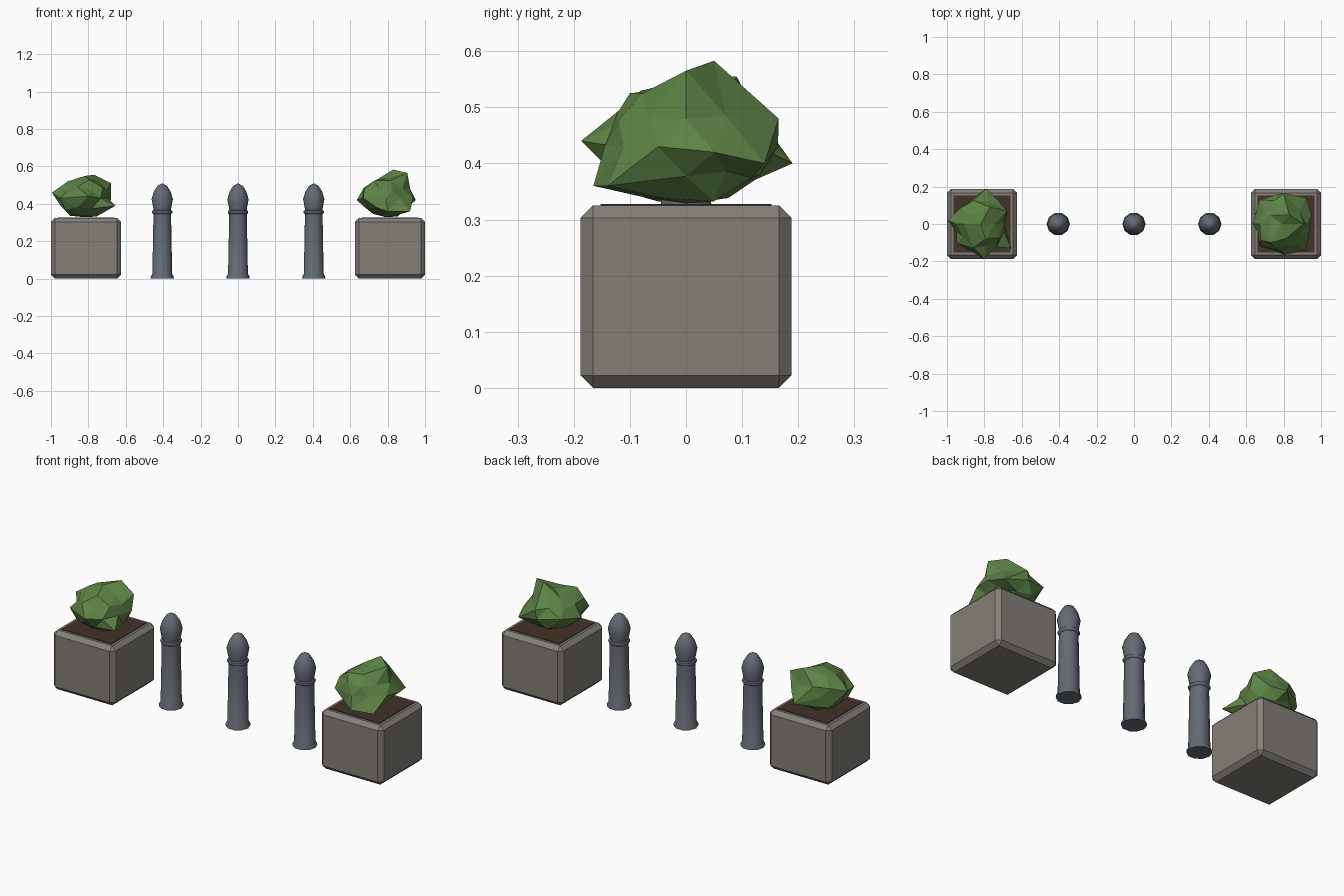
import bpy, bmesh, math, random
from mathutils import Vector

if "Cube" in bpy.data.objects:
    bpy.data.objects.remove(bpy.data.objects["Cube"])


def material(name, rgb):
    m = bpy.data.materials.new(name)
    m.diffuse_color = (*rgb, 1)
    m.use_nodes = True
    m.node_tree.nodes["Principled BSDF"].inputs["Base Color"].default_value = m.diffuse_color
    return m


STONE = material("stone", (0.23, 0.215, 0.19))
SOIL = material("soil", (0.055, 0.032, 0.022))
LEAF = material("leaf", (0.11, 0.23, 0.06))
METAL = material("metal", (0.13, 0.145, 0.17))


def add_object(name, bm, mat):
    bmesh.ops.recalc_face_normals(bm, faces=bm.faces)
    me = bpy.data.meshes.new(name)
    bm.to_mesh(me)
    bm.free()
    me.materials.append(mat)
    ob = bpy.data.objects.new(name, me)
    bpy.context.collection.objects.link(ob)
    return ob


def box(name, x, z0, z1, width, mat, bevel=0):
    bm = bmesh.new()
    bmesh.ops.create_cube(bm, size=1)
    for v in bm.verts:
        v.co = (x + v.co.x * width, v.co.y * width, z0 + (v.co.z + 0.5) * (z1 - z0))
    if bevel:
        bmesh.ops.bevel(bm, geom=bm.edges[:], offset=bevel, segments=1, affect='EDGES')
    return add_object(name, bm, mat)


# Faceted shrub: jittered icosphere with its main tips pulled to given points
def bush(name, x, tips, seed):
    rng = random.Random(seed)
    centre = Vector((x, 0, 0.43))
    scale = Vector((0.148, 0.155, 0.112))
    bm = bmesh.new()
    bmesh.ops.create_icosphere(bm, subdivisions=2, radius=1)
    free = set(bm.verts)
    for tip in tips:
        d = Vector(tip) - centre
        unit = Vector((d.x / scale.x, d.y / scale.y, d.z / scale.z)).normalized()
        v = max(free, key=lambda p: p.co.dot(unit))
        free.remove(v)
        v.co = Vector(tip)
    for v in bm.verts:
        if v in free:
            v.co = centre + v.co * scale * rng.uniform(0.86, 1.06)
            v.co.z = max(v.co.z, 0.322)
    return add_object(name, bm, LEAF)


# Planters with soil
for side, x in (("left", -0.8125), ("right", 0.8125)):
    box(side + "_planter", x, 0, 0.325, 0.376, STONE, 0.022)
    box(side + "_soil", x, 0.30, 0.328, 0.305, SOIL)

# Shrubs
bush("left_bush", -0.82, [
    (-0.995, 0.02, 0.46), (-0.79, 0.19, 0.40), (-0.80, -0.187, 0.44),
    (-0.77, 0.09, 0.555), (-0.655, -0.13, 0.39), (-0.68, 0.07, 0.51),
    (-0.91, 0.0, 0.52), (-0.95, -0.10, 0.43)], 3)
bush("right_bush", 0.79, [
    (0.83, 0.05, 0.583), (0.905, 0.0, 0.565), (0.95, 0.05, 0.42),
    (0.635, 0.0, 0.42), (0.73, -0.10, 0.525), (0.80, -0.165, 0.36),
    (0.80, 0.165, 0.48), (0.67, 0.13, 0.45), (0.92, 0.14, 0.40),
    (0.92, -0.14, 0.36), (0.67, -0.12, 0.43)], 8)

# Bollards: lathed post with foot flare, collar ring and pointed head
PROFILE = [(0.062, 0), (0.061, 0.012), (0.053, 0.026), (0.047, 0.345),
           (0.053, 0.349), (0.055, 0.356), (0.053, 0.362), (0.046, 0.366),
           (0.057, 0.425), (0.045, 0.465), (0.026, 0.495)]
SIDES = 10


def bollard(name, x):
    bm = bmesh.new()
    rings = [[bm.verts.new((x + r * math.cos(a), r * math.sin(a), z))
              for a in (math.tau * i / SIDES for i in range(SIDES))]
             for r, z in PROFILE]
    tip = bm.verts.new((x, 0, 0.51))
    bm.faces.new(rings[0])
    for i in range(SIDES):
        j = (i + 1) % SIDES
        for lo, hi in zip(rings, rings[1:]):
            bm.faces.new((lo[i], lo[j], hi[j], hi[i]))
        bm.faces.new((rings[-1][i], rings[-1][j], tip))
    ob = add_object(name, bm, METAL)
    bpy.ops.object.select_all(action='DESELECT')
    bpy.context.view_layer.objects.active = ob
    ob.select_set(True)
    bpy.ops.object.shade_smooth_by_angle(angle=math.radians(40))


for name, x in (("left_bollard", -0.405), ("middle_bollard", 0), ("right_bollard", 0.405)):
    bollard(name, x)
